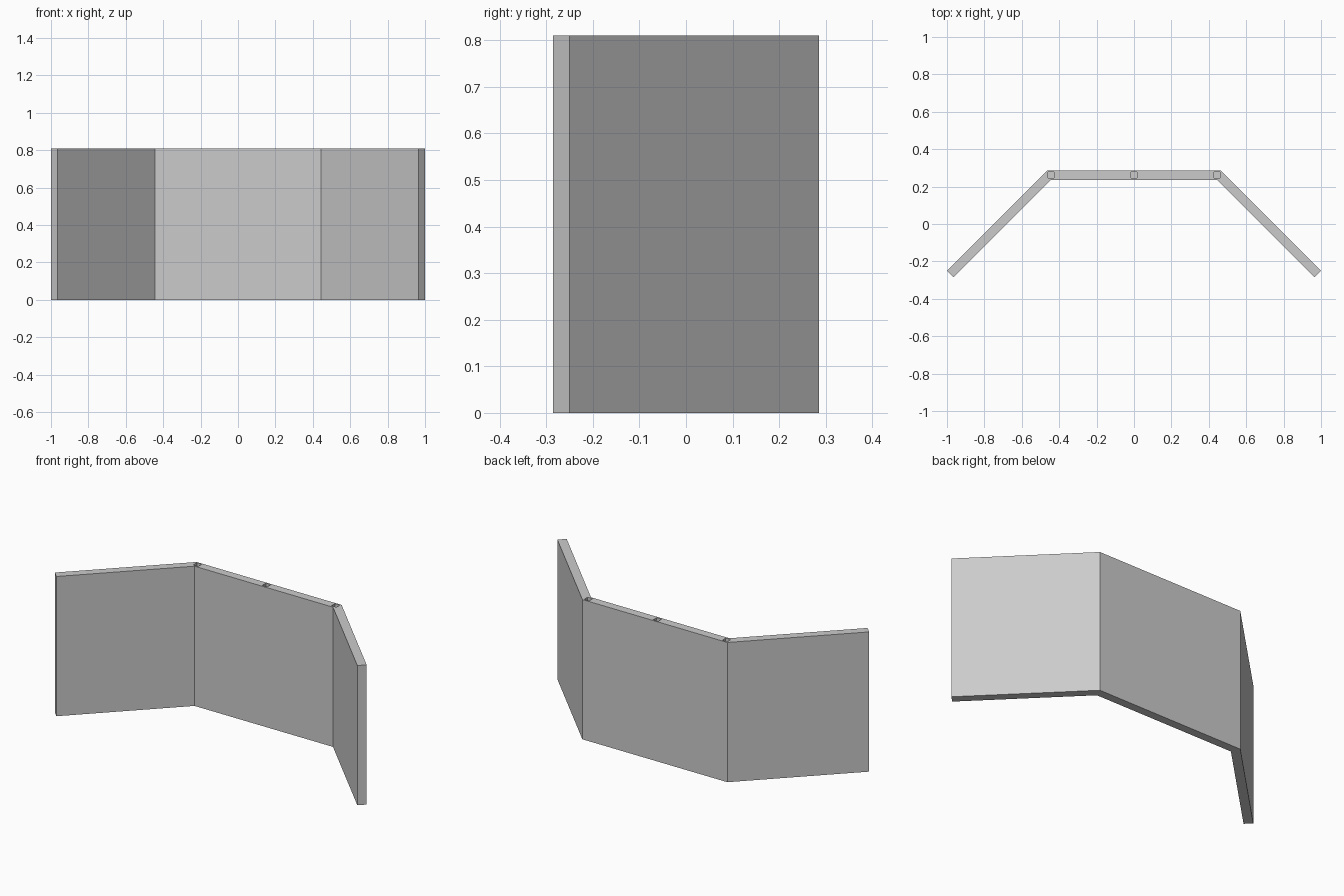
import bpy
import bmesh

cube = bpy.data.objects.get("Cube")
if cube:
    bpy.data.objects.remove(cube, do_unlink=True)

HEIGHT = 0.81
SOCKET = 0.032
DEPTH = 0.05

grey = bpy.data.materials.new("plain grey")
grey.use_nodes = True
colour = (0.6, 0.6, 0.6, 1)
grey.diffuse_color = colour
grey.node_tree.nodes["Principled BSDF"].inputs["Base Color"].default_value = colour


def prism(name, outline, bottom, top):
    """Extrude a plan outline straight up into a flat-shaded solid."""
    bm = bmesh.new()
    face = bm.faces.new([bm.verts.new((x, y, bottom)) for x, y in outline])
    ext = bmesh.ops.extrude_face_region(bm, geom=[face])
    verts = [v for v in ext["geom"] if isinstance(v, bmesh.types.BMVert)]
    bmesh.ops.translate(bm, verts=verts, vec=(0, 0, top - bottom))
    bmesh.ops.recalc_face_normals(bm, faces=bm.faces)
    mesh = bpy.data.meshes.new(name)
    bm.to_mesh(mesh)
    bm.free()
    mesh.materials.append(grey)
    obj = bpy.data.objects.new(name, mesh)
    bpy.context.collection.objects.link(obj)
    return obj


# Folded wall: half outline mirrored across x
half = [(0.465, 0.285), (1.0, -0.25), (0.965, -0.285), (0.444, 0.236)]
outline = half + [(-x, y) for x, y in reversed(half)]
wall = prism("folded_wall", outline, 0, HEIGHT)

# Square sockets sunk into the top of the middle panel
for label, x in (("right", -0.443), ("middle", 0), ("left", 0.443)):
    r = SOCKET / 2
    square = [(x + sx * r, 0.262 + sy * r)
              for sx, sy in ((-1, -1), (1, -1), (1, 1), (-1, 1))]
    cutter = prism(label + "_socket_cutter", square, HEIGHT - DEPTH, HEIGHT + 0.1)
    cutter.hide_render = True
    cutter.hide_viewport = True
    cut = wall.modifiers.new(label + " socket", "BOOLEAN")
    cut.operation = "DIFFERENCE"
    cut.solver = "EXACT"
    cut.object = cutter
